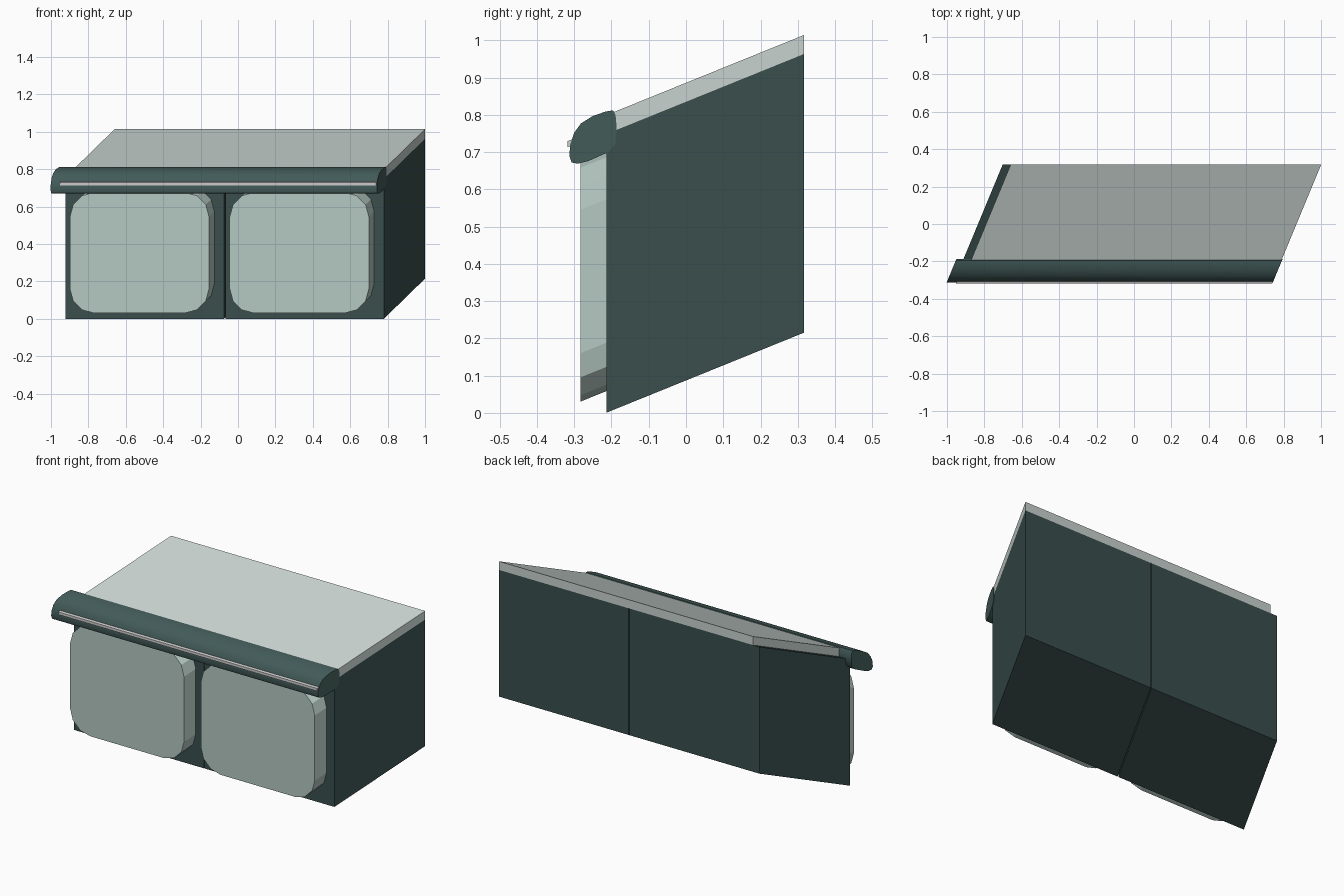
import bpy, bmesh, math

if "Cube" in bpy.data.objects:
    bpy.data.objects.remove(bpy.data.objects["Cube"])

SX, SZ = 0.415, 0.405      # the model is slanted: x and z shift with depth y
BACK, FRONT = 0.317, -0.214


def material(name, rgb):
    m = bpy.data.materials.new(name)
    m.diffuse_color = (*rgb, 1)
    m.use_nodes = True
    m.node_tree.nodes["Principled BSDF"].inputs["Base Color"].default_value = m.diffuse_color
    return m


DARK = material("dark_green", (0.042, 0.078, 0.076))
RAIL = material("rail_green", (0.055, 0.105, 0.1))
PALE = material("pale_green", (0.46, 0.58, 0.54))
TOP = material("pale_top", (0.58, 0.65, 0.62))
LIGHT = material("light_grey", (0.65, 0.65, 0.65))


def prism(name, profile, move, mat):
    """Extrude a profile of 3D points by a vector, then apply the slant."""
    bm = bmesh.new()
    face = bm.faces.new([bm.verts.new(p) for p in profile])
    ext = bmesh.ops.extrude_face_region(bm, geom=[face], use_keep_orig=True)
    new = [g for g in ext["geom"] if isinstance(g, bmesh.types.BMVert)]
    bmesh.ops.translate(bm, verts=new, vec=move)
    for v in bm.verts:
        v.co.x += SX * v.co.y
        v.co.z += SZ * v.co.y
    bmesh.ops.recalc_face_normals(bm, faces=bm.faces)
    me = bpy.data.meshes.new(name)
    bm.to_mesh(me)
    bm.free()
    me.materials.append(mat)
    ob = bpy.data.objects.new(name, me)
    bpy.context.collection.objects.link(ob)
    return ob


def box(name, x0, x1, y0, y1, z0, z1, mat):
    pts = [(x0, y0, z0), (x1, y0, z0), (x1, y0, z1), (x0, y0, z1)]
    return prism(name, pts, (0, y1 - y0, 0), mat)


def rounded(x0, x1, z0, z1, r, y, seg=3):
    pts = []
    corners = [(x1 - r, z1 - r), (x0 + r, z1 - r), (x0 + r, z0 + r), (x1 - r, z0 + r)]
    for i, (cx, cz) in enumerate(corners):
        for k in range(seg + 1):
            a = math.pi / 2 * (i + k / seg)
            pts.append((cx + r * math.cos(a), y, cz + r * math.sin(a)))
    return pts


# two cabinet bodies, each with a rounded front block
for side, x0, x1 in (("left", -0.834, 0.015), ("right", 0.021, 0.869)):
    box(side + "_cabinet", x0, x1, FRONT, BACK, 0.087, 0.835, DARK)
    mid = (x0 + x1) / 2
    prism(side + "_rounded_panel",
          rounded(mid - 0.372, mid + 0.372, 0.145, 0.79, 0.13, -0.283),
          (0, BACK - 0.001 + 0.283, 0), PALE)

# pale top slab
box("counter_top", -0.791, 0.869, FRONT, BACK, 0.835, 0.886, TOP)

# rounded front rail, profile given in true y, z
section = [(-0.196, 0.812), (-0.215, 0.809), (-0.25, 0.797), (-0.282, 0.777),
           (-0.3, 0.752), (-0.311, 0.72), (-0.313, 0.69), (-0.307, 0.672),
           (-0.29, 0.669), (-0.262, 0.676), (-0.21, 0.699), (-0.19, 0.72),
           (-0.186, 0.765), (-0.189, 0.8)]
rail = prism("front_rail", [(-0.872, y, z - SZ * y) for y, z in section],
             (1.744, 0, 0), RAIL)
bpy.context.view_layer.objects.active = rail
rail.select_set(True)
bpy.ops.object.shade_smooth_by_angle(angle=math.radians(40))

# light strip along the rail
box("rail_strip", -0.82, 0.87, -0.318, -0.30, 0.842, 0.858, LIGHT)
